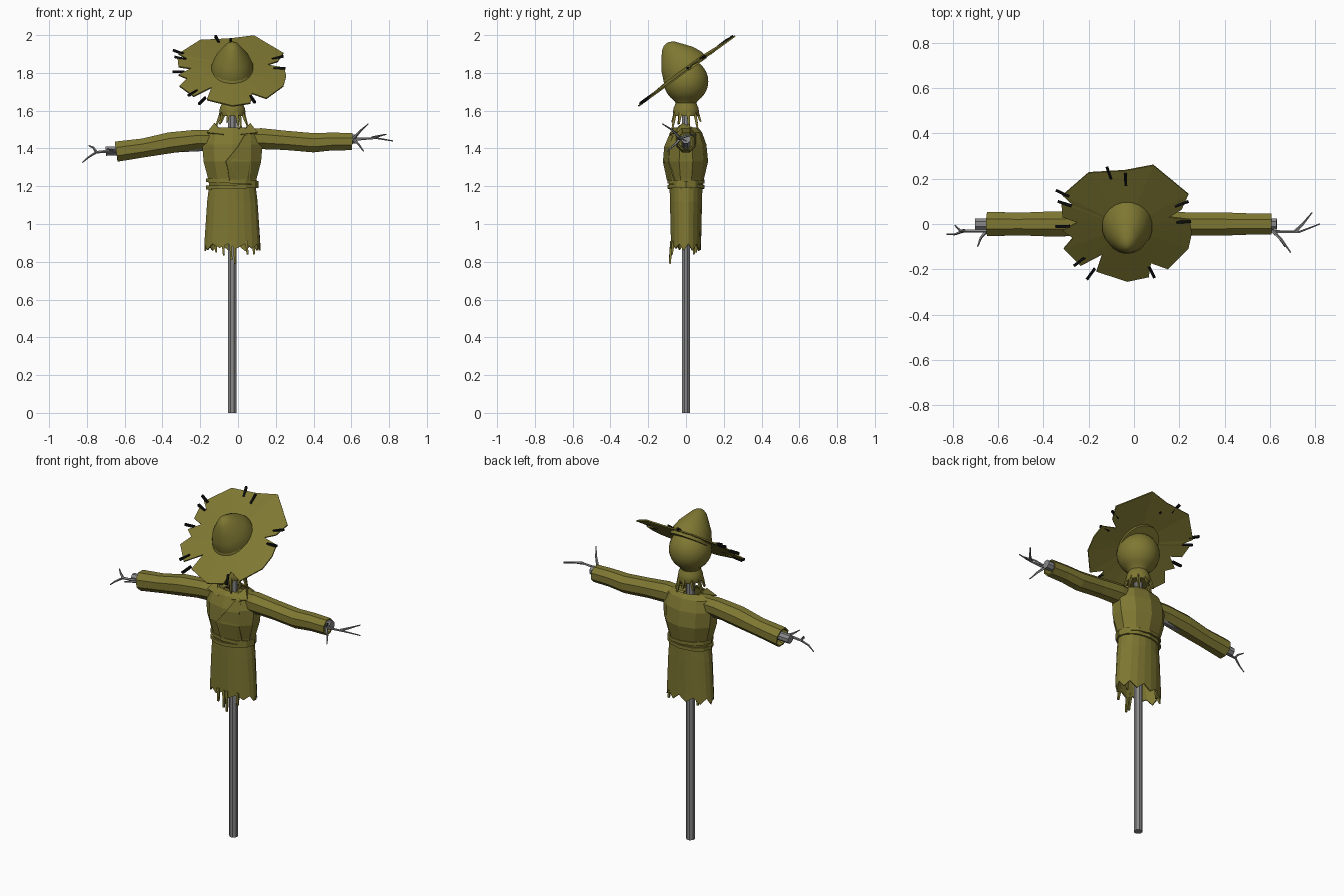
import bpy, bmesh, math, random
from mathutils import Vector, Matrix

if "Cube" in bpy.data.objects:
    bpy.data.objects.remove(bpy.data.objects["Cube"])

random.seed(4)
CX = -0.03          # pole axis
SLOPE = 0.726       # tilt of the hat brim
TILT = math.atan(SLOPE)
HAT = Vector((CX, 0, 1.812))


def material(name, rgb):
    m = bpy.data.materials.new(name)
    m.diffuse_color = (*rgb, 1)
    m.use_nodes = True
    m.node_tree.nodes["Principled BSDF"].inputs["Base Color"].default_value = m.diffuse_color
    return m


CLOTH = material("olive cloth", (0.21, 0.185, 0.032))
WOOD = material("grey wood", (0.25, 0.25, 0.25))
BLACK = material("black straw", (0.004, 0.004, 0.004))


def make(name, verts, faces, mat, smooth=None, thick=0):
    me = bpy.data.meshes.new(name)
    me.from_pydata([tuple(v) for v in verts], [], faces)
    bm = bmesh.new()
    bm.from_mesh(me)
    bmesh.ops.recalc_face_normals(bm, faces=bm.faces)
    bm.to_mesh(me)
    bm.free()
    me.materials.append(mat)
    ob = bpy.data.objects.new(name, me)
    bpy.context.collection.objects.link(ob)
    if thick:
        s = ob.modifiers.new("thickness", 'SOLIDIFY')
        s.thickness, s.offset = thick, -1
    if smooth:
        bpy.ops.object.select_all(action='DESELECT')
        bpy.context.view_layer.objects.active = ob
        ob.select_set(True)
        bpy.ops.object.shade_smooth_by_angle(angle=math.radians(smooth))
    return ob


def loft(name, rings, mat, caps=True, closed=False, **kw):
    n, k = len(rings[0]), len(rings)
    verts = [v for r in rings for v in r]
    faces = []
    for i in range(k if closed else k - 1):
        a, b = i * n, ((i + 1) % k) * n
        faces += [(a + j, a + (j + 1) % n, b + (j + 1) % n, b + j) for j in range(n)]
    if caps and not closed:
        faces += [tuple(range(n)), tuple(range((k - 1) * n, k * n))]
    return make(name, verts, faces, mat, **kw)


def tube(name, path, radii, mat, sides=8, **kw):
    pts = [Vector(p) for p in path]
    rings = []
    for i, p in enumerate(pts):
        d = (pts[min(i + 1, len(pts) - 1)] - pts[max(i - 1, 0)]).normalized()
        up = Vector((0, 0, 1)) if abs(d.z) < 0.9 else Vector((0, 1, 0))
        s = d.cross(up).normalized()
        t = s.cross(d)
        r = radii[i]
        rings.append([p + r * (math.cos(a) * s + math.sin(a) * t)
                      for a in ((j + 0.5) * math.tau / sides for j in range(sides))])
    return loft(name, rings, mat, **kw)


def oval(z, rx, ry, n=10, cx=CX, cy=0):
    return [Vector((cx + rx * math.cos(a), cy + ry * math.sin(a), z))
            for a in ((j + 0.5) * math.tau / n for j in range(n))]


# Wooden pole and crossbeam
tube("pole", [(CX, 0, 0), (CX, 0, 1.64)], [0.024] * 2, WOOD)
tube("crossbeam", [(-0.70, 0, 1.385), (0.63, 0, 1.45)], [0.026] * 2, WOOD)

# Twig fingers
TWIGS = {
    "left_twig": [
        [(-0.64, -0.03, 1.39), (-0.75, -0.03, 1.38), (-0.79, -0.045, 1.355), (-0.825, -0.045, 1.325)],
        [(-0.75, -0.03, 1.38), (-0.765, -0.03, 1.405), (-0.79, -0.005, 1.415)],
        [(-0.65, -0.03, 1.385), (-0.675, -0.06, 1.39), (-0.69, -0.10, 1.40)]],
    "right_twig": [
        [(0.56, -0.03, 1.45), (0.65, -0.035, 1.45), (0.73, -0.035, 1.455), (0.82, 0.0, 1.44)],
        [(0.71, -0.035, 1.455), (0.745, 0.0, 1.465), (0.785, 0.05, 1.475)],
        [(0.61, -0.03, 1.45), (0.65, -0.07, 1.495), (0.69, -0.125, 1.53)],
        [(0.61, -0.03, 1.45), (0.64, -0.06, 1.42), (0.665, -0.10, 1.385)]]}
for side, paths in TWIGS.items():
    for i, p in enumerate(paths):
        tube(f"{side}_{i}", p, [0.009 - 0.006 * j / (len(p) - 1) for j in range(len(p))], WOOD, sides=5)

# Coat body: z, half width, half depth
BODY = [(1.18, 0.125, 0.085), (1.24, 0.135, 0.095), (1.33, 0.16, 0.117),
        (1.42, 0.168, 0.108), (1.485, 0.15, 0.085), (1.51, 0.09, 0.065)]
loft("coat_body", [oval(*b) for b in BODY], CLOTH, caps=False, thick=0.008)

# Ragged skirt
hem = oval(0.88, 0.15, 0.08, 20)
for j, v in enumerate(hem):
    v.z = 0.855 + random.uniform(0, 0.02) if j % 2 else 0.895
loft("coat_skirt", [oval(1.20, 0.125, 0.088, 20), oval(1.12, 0.135, 0.086, 20), hem],
     CLOTH, caps=False, thick=0.008)
for i, (x, y, z) in enumerate([(-0.02, -0.08, 0.79), (-0.08, -0.075, 0.835), (-0.04, -0.08, 0.81),
                               (0.045, -0.07, 0.84), (0.08, 0.04, 0.84), (-0.12, 0.05, 0.85)]):
    tube(f"hem_strip_{i}", [(x, y * 0.95, 0.91), (x + 0.005, y * 1.07, z)], [0.011, 0.007], CLOTH, sides=4)

# Rope belt, two crossed turns
for i, (z, t) in enumerate([(1.225, -0.05), (1.197, 0.03)]):
    rings = []
    for j in range(12):
        a = j * math.tau / 12
        c, s = math.cos(a), math.sin(a)
        rings.append([Vector((CX + (0.13 + 0.013 * math.cos(b)) * c, (0.09 + 0.013 * math.cos(b)) * s,
                              z + t * 0.13 * c + 0.014 * math.sin(b))) for b in (0.8, 2.4, 3.9, 5.5)])
    loft(f"rope_belt_{i}", rings, CLOTH, closed=True)


# Overlapping lapel and collar flaps, laid on the coat front
def front(x, z, off=0.008):
    for (z0, a0, b0), (z1, a1, b1) in zip(BODY, BODY[1:]):
        if z <= z1:
            break
    f = min(1, (z - z0) / (z1 - z0))
    rx, ry = a0 + f * (a1 - a0), b0 + f * (b1 - b0)
    return Vector((x, -ry * math.sqrt(max(0, 1 - ((x - CX) / rx) ** 2)) - off, z))


edge = [(0.035, 1.47), (0.0, 1.41), (-0.065, 1.33), (-0.055, 1.30), (-0.045, 1.23)]
verts = [front(x, z) for x, z in edge] + [front(0.07, z, 0.001) for x, z in edge]
make("lapel", verts, [(i, i + 1, i + 6, i + 5) for i in range(4)], CLOTH, thick=0.006)
for i, s in enumerate((-1, 1)):
    make(f"collar_flap_{i}", [(CX + s * 0.075, 0.04, 1.51), (CX + s * 0.095, -0.02, 1.535),
                              (CX + s * 0.045, -0.085, 1.475), (CX + s * 0.135, -0.06, 1.485)],
         [(0, 1, 3), (1, 2, 3)], CLOTH, thick=0.006)

# Sleeves
SLEEVES = {
    "left_sleeve": [(-0.645, 1.383, 0.058), (-0.50, 1.403, 0.054), (-0.36, 1.43, 0.06),
                    (-0.22, 1.447, 0.056), (-0.08, 1.45, 0.05)],
    "right_sleeve": [(0.605, 1.436, 0.049), (0.50, 1.437, 0.051), (0.40, 1.43, 0.055),
                     (0.25, 1.443, 0.055), (0.12, 1.452, 0.06), (0.0, 1.45, 0.05)]}
for name, p in SLEEVES.items():
    tube(name, [(x, 0, z) for x, z, r in p], [r for x, z, r in p], CLOTH, caps=False, thick=0.008)

# Sack head with tied neck and frayed edge
prof = [(0.119 * math.sin(a), 1.755 + 0.119 * math.cos(a)) for a in (math.pi * i / 16 for i in range(1, 14))]
prof += [(0.055, 1.64), (0.066, 1.615), (0.07, 1.595), (0.066, 1.572)]
loft("sack_head", [oval(z, r, r, 24) for r, z in prof], CLOTH, smooth=40)
for j in range(9):
    a = j * math.tau / 9 + 0.2
    c, s = math.cos(a), math.sin(a)
    r = random.uniform(0.07, 0.095)
    tube(f"neck_strip_{j}", [(CX + 0.06 * c, 0.06 * s, 1.59), (CX + r * c, 0.078 * s, random.uniform(1.50, 1.545))],
         [0.012, 0.006], CLOTH, sides=4)

# Torn hat brim: outline seen from above, on a tilted shallow cone
RIM = [(-.315, .125), (-.2, .225), (-.04, .235), (.085, .258), (.24, .13), (.21, .065), (.155, .035),
       (.245, .02), (.255, -.04), (.24, -.11), (.15, -.2), (.075, -.17), (.065, -.235), (-.03, -.255),
       (-.165, -.21), (-.14, -.13), (-.235, -.185), (-.31, -.11), (-.27, -.06), (-.315, -.03),
       (-.25, .01), (-.315, .03), (-.32, .09), (-.27, .085)]
NORMAL = Vector((0, -math.sin(TILT), math.cos(TILT)))


def on_brim(x, y):
    r = math.hypot(x - CX, y / math.cos(TILT))
    return Vector((x, y, HAT.z + SLOPE * y)) + NORMAL * max(0, 0.025 * (1 - r / 0.3))


n = len(RIM)
make("hat_brim", [on_brim(CX, 0)] + [on_brim(*p) for p in RIM],
     [(0, 1 + i, 1 + (i + 1) % n) for i in range(n)], CLOTH, thick=0.008)

# Hat crown
crown = [(0.132, -0.01), (0.128, 0.03), (0.105, 0.08), (0.07, 0.125), (0.042, 0.16), (0.02, 0.174), (0.004, 0.178)]
rot = Matrix.Translation(HAT) @ Matrix.Rotation(TILT, 4, 'X')
loft("hat_crown", [[rot @ v for v in oval(z, r * 0.86, r, 20, cx=0)] for r, z in crown], CLOTH, smooth=40)

# Loose black straws around the brim
STRAWS = [(-.11, .225), (-.037, .2), (-.315, .135), (-.305, .09), (-.315, -.01), (-.24, -.165),
          (-.19, -.22), (.077, -.21), (.22, .012), (.21, .09)]
for i, (x, y) in enumerate(STRAWS):
    p = on_brim(x, y)
    d = (p - HAT).normalized() * 0.032
    tube(f"brim_straw_{i}", [p - d, p + d], [0.009] * 2, BLACK, sides=4)
